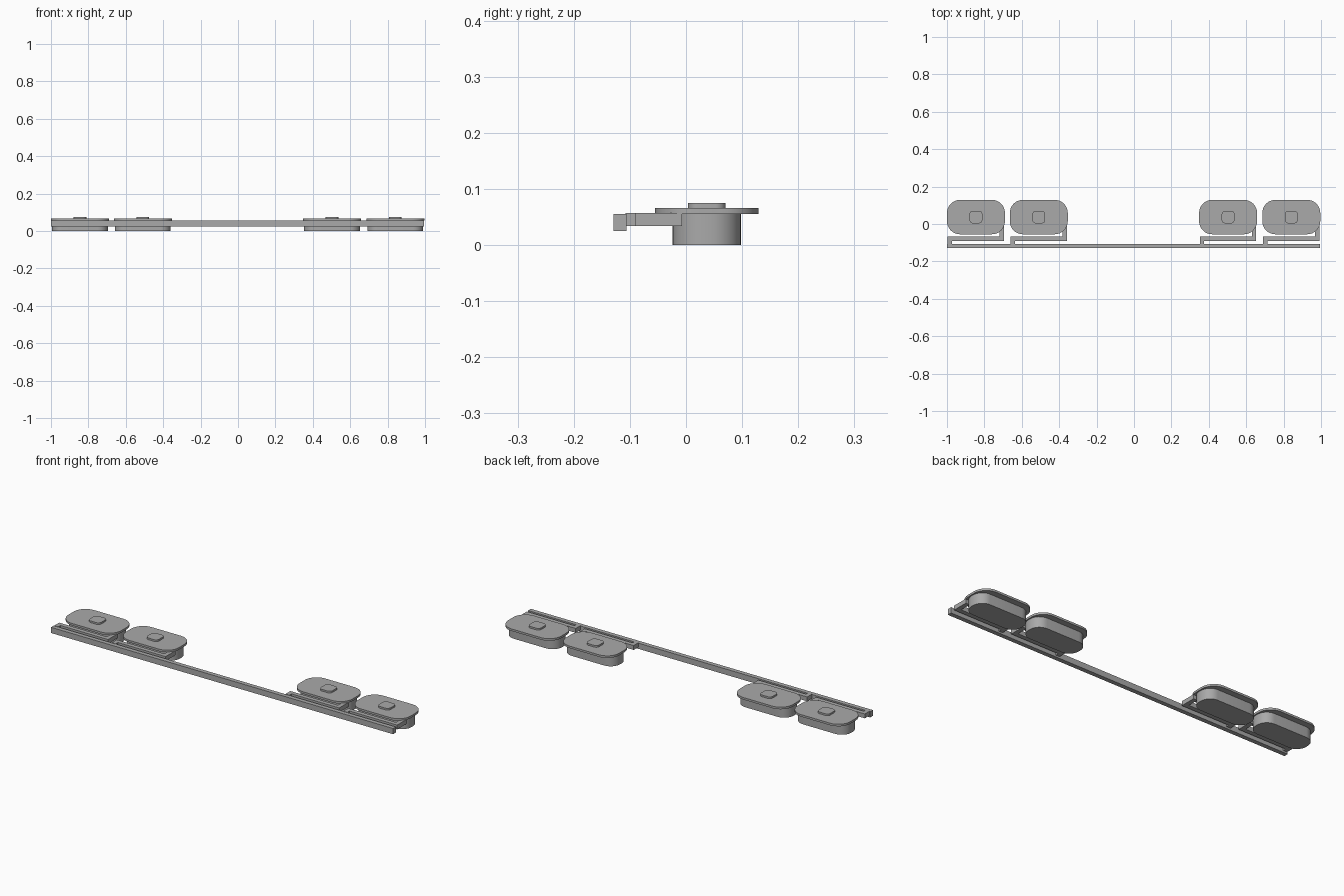
import bpy, bmesh, math

cube = bpy.data.objects.get("Cube")
if cube:
    bpy.data.objects.remove(cube, do_unlink=True)

grey = bpy.data.materials.new("mid grey")
grey.use_nodes = True
colour = (0.4, 0.4, 0.4, 1)
grey.diffuse_color = colour
grey.node_tree.nodes["Principled BSDF"].inputs["Base Color"].default_value = colour


def prism(name, outline, z0, z1):
    """Extrude a flat outline from z0 up to z1."""
    bm = bmesh.new()
    base = bm.faces.new([bm.verts.new((x, y, z0)) for x, y in outline])
    top = bmesh.ops.extrude_face_region(bm, geom=[base])["geom"]
    verts = [v for v in top if isinstance(v, bmesh.types.BMVert)]
    bmesh.ops.translate(bm, verts=verts, vec=(0, 0, z1 - z0))
    bmesh.ops.recalc_face_normals(bm, faces=bm.faces)
    mesh = bpy.data.meshes.new(name)
    bm.to_mesh(mesh)
    bm.free()
    obj = bpy.data.objects.new(name, mesh)
    bpy.context.collection.objects.link(obj)
    mesh.materials.append(grey)
    bpy.ops.object.select_all(action="DESELECT")
    obj.select_set(True)
    bpy.context.view_layer.objects.active = obj
    bpy.ops.object.shade_smooth_by_angle(angle=math.radians(30))
    return obj


def rounded(cx, cy, w, d, r, steps=8):
    """Outline of a rectangle with rounded corners."""
    pts = []
    for i, (sx, sy) in enumerate([(1, 1), (-1, 1), (-1, -1), (1, -1)]):
        for s in range(steps + 1):
            a = math.pi / 2 * (i + s / steps)
            pts.append((cx + sx * (w / 2 - r) + r * math.cos(a),
                        cy + sy * (d / 2 - r) + r * math.sin(a)))
    return pts


# Long front rail
prism("rail", [(-1, -0.129), (0.995, -0.129), (0.995, -0.106), (-1, -0.106)], 0.025, 0.055)

# Four pods, each carried by a stepped arm
t = 0.023
for label, cx in [("outer_right", -0.845), ("inner_right", -0.509),
                  ("inner_left", 0.503), ("outer_left", 0.841)]:
    prism(label + "_body", rounded(cx, 0.037, 0.298, 0.122, 0.055), 0, 0.055)
    prism(label + "_lid", rounded(cx, 0.037, 0.31, 0.184, 0.07), 0.055, 0.066)
    prism(label + "_knob", rounded(cx, 0.037, 0.068, 0.067, 0.018), 0.066, 0.075)
    a, b = cx - 0.151, cx + 0.15
    prism(label + "_arm",
          [(a, -0.108), (a + t, -0.108), (a + t, -0.09), (b, -0.09), (b, -0.007),
           (b - t, -0.007), (b - t, -0.067), (a, -0.067)], 0.034, 0.057)
